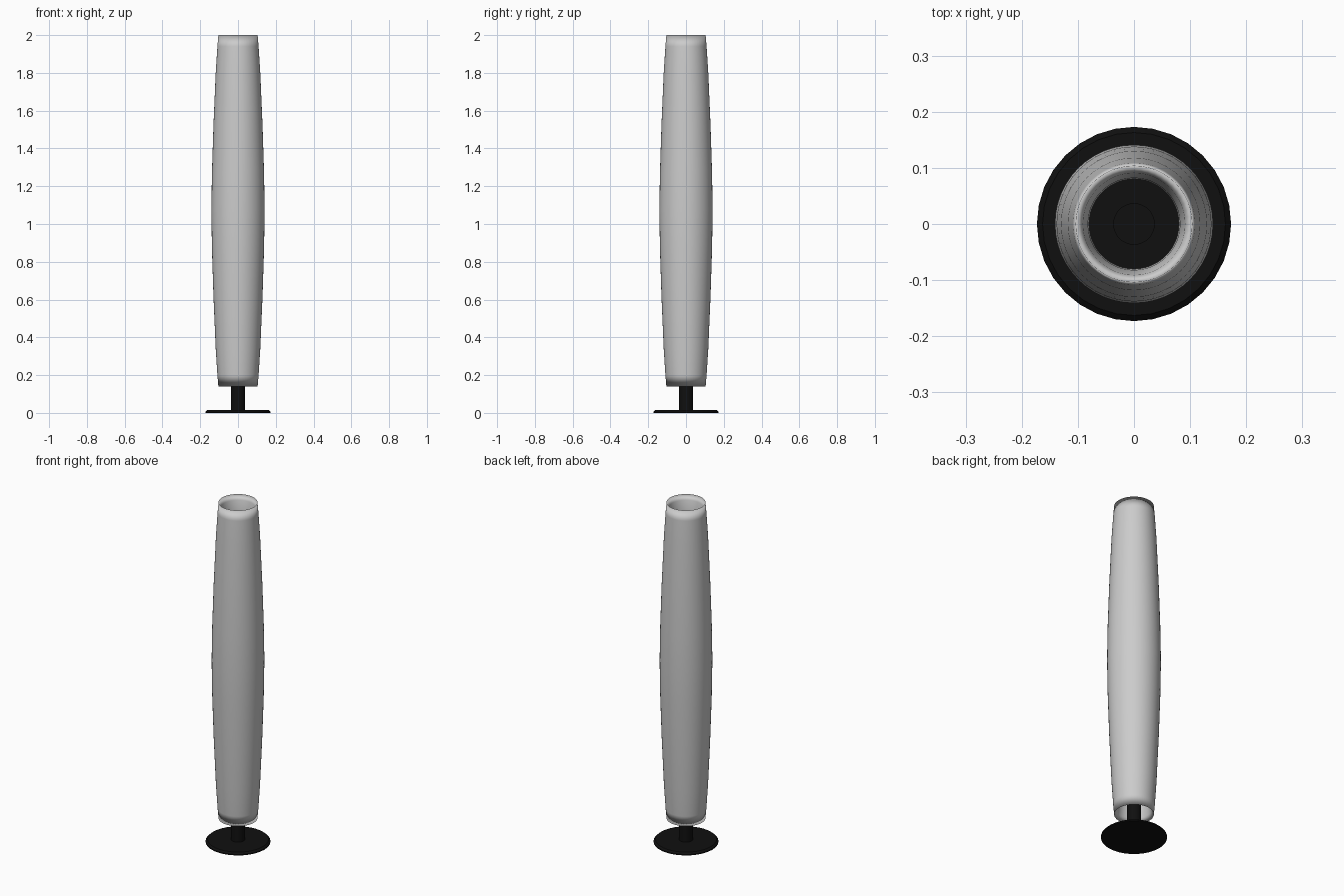
import bpy, bmesh, math
from mathutils import Matrix

if "Cube" in bpy.data.objects:
    bpy.data.objects.remove(bpy.data.objects["Cube"])

MID = 1.07  # mid height of the shade


def lathe(name, profile, sides, closed=False, angle=None):
    """Spin an (r, z) profile around z; r = 0 points become poles."""
    bm = bmesh.new()
    rings = []
    for r, z in profile:
        if r == 0:
            rings.append([bm.verts.new((0, 0, z))] * sides)
        else:
            rings.append([bm.verts.new((r * math.cos(2 * math.pi * i / sides),
                                        r * math.sin(2 * math.pi * i / sides), z))
                          for i in range(sides)])
    pairs = list(zip(rings, rings[1:]))
    if closed:
        pairs.append((rings[-1], rings[0]))
    for a, b in pairs:
        for i in range(sides):
            j = (i + 1) % sides
            bm.faces.new(list(dict.fromkeys((a[i], a[j], b[j], b[i]))))
    bmesh.ops.recalc_face_normals(bm, faces=bm.faces)
    mesh = bpy.data.meshes.new(name)
    bm.to_mesh(mesh)
    bm.free()
    obj = bpy.data.objects.new(name, mesh)
    bpy.context.collection.objects.link(obj)
    mesh.shade_smooth()
    if angle is not None:
        mesh.set_sharp_from_angle(angle=math.radians(angle))
    return obj


black = bpy.data.materials.new("black_metal")
black.diffuse_color = (0.005, 0.005, 0.005, 1)
black.use_nodes = True
black.node_tree.nodes["Principled BSDF"].inputs["Base Color"].default_value = black.diffuse_color

# Bulged hollow shade: upper half of the profile, from inner wall over the rim
upper = [(0.08, 1.78), (0.082, 1.90), (0.091, 1.97), (0.104, 2.0),
         (0.109, 1.94), (0.118, 1.80), (0.130, 1.52), (0.138, 1.27)]
lower = [(r, 2 * MID - z) for r, z in reversed(upper)]
lathe("shade", upper + [(0.141, MID)] + lower, 48, closed=True)

# Round foot with a chamfered rim
foot = lathe("base", [(0, 0), (0.173, 0), (0.173, 0.006), (0.163, 0.015), (0, 0.015)],
             32, angle=30)

# Short stem reaching into the shade
stem = lathe("stem", [(0, 0.012), (0.037, 0.012), (0.037, 0.26), (0, 0.26)], 32, angle=30)

for part in (foot, stem):
    part.data.materials.append(black)
